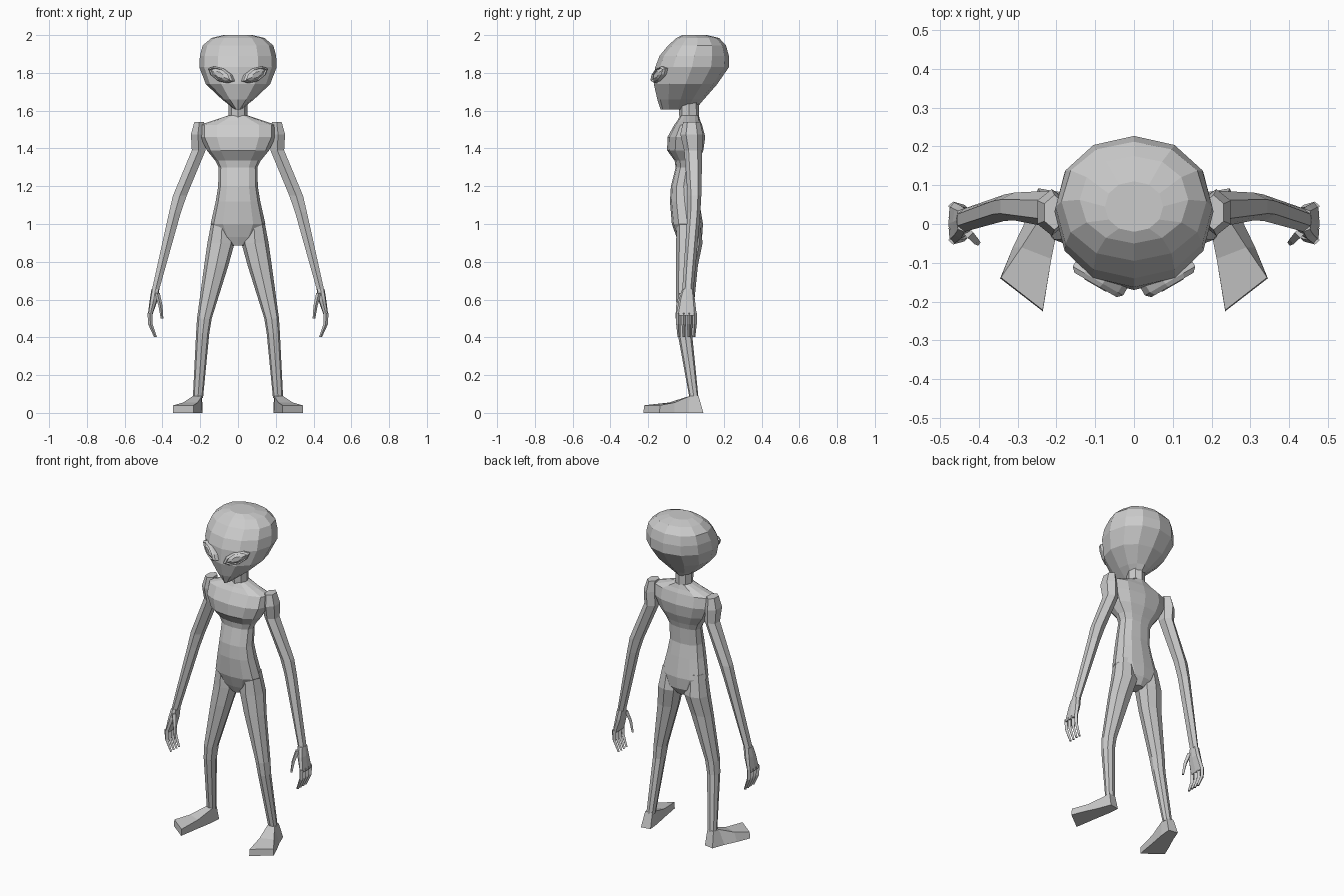
import bpy, bmesh
from math import sin, cos, pi, radians
from mathutils import Matrix


def finish(name, bm, mirror):
    bmesh.ops.recalc_face_normals(bm, faces=bm.faces)
    me = bpy.data.meshes.new(name)
    bm.to_mesh(me)
    bm.free()
    ob = bpy.data.objects.new(name, me)
    bpy.context.collection.objects.link(ob)
    if mirror:
        ob.modifiers.new("mirror", 'MIRROR').use_axis[0] = True
    return ob


def skin(name, loops, mirror=False, matrix=None):
    """Bridge a list of equal point loops and cap both ends."""
    bm = bmesh.new()
    vs = [[bm.verts.new(p) for p in loop] for loop in loops]
    n = len(vs[0])
    for a, b in zip(vs, vs[1:]):
        for i in range(n):
            j = (i + 1) % n
            bm.faces.new((a[i], a[j], b[j], b[i]))
    bm.faces.new(vs[0])
    bm.faces.new(vs[-1])
    if matrix:
        bm.transform(matrix)
    return finish(name, bm, mirror)


def loft(name, rings, n=8, power=1.0, mirror=False, matrix=None):
    """Rings are (x, y, z, half width, half depth); power < 1 is boxier."""
    def pt(r, i):
        s, c = sin(2 * pi * i / n), cos(2 * pi * i / n)
        f = lambda v: (abs(v) ** power if abs(v) > 1e-6 else 0) * (1 if v > 0 else -1)
        return (r[0] + r[3] * f(s), r[1] - r[4] * f(c), r[2])
    return skin(name, [[pt(r, i) for i in range(n)] for r in rings], mirror, matrix)


def body_rings(rows):
    """Rows are (z, half width, front y, back y), centred on x = 0."""
    return [(0, (f + b) / 2, z, w, (b - f) / 2) for z, w, f, b in rows]


# Head with pointed chin and large cranium
loft("head", body_rings([
    (1.607, .018, -.135, .05), (1.66, .085, -.152, .095), (1.74, .17, -.17, .165),
    (1.83, .205, -.163, .227), (1.89, .202, -.14, .227), (1.945, .187, -.095, .212),
    (1.985, .14, -.05, .175), (2.0, .075, -.02, .11)]), n=12, power=.95)

# Slanted almond eyes: raised lid, then bulging eyeball
eye = (Matrix.Translation((.088, -.138, 1.79)) @ Matrix.Rotation(radians(30), 4, 'Z')
       @ Matrix.Rotation(radians(-24), 4, 'Y') @ Matrix.Rotation(radians(90), 4, 'X'))
loft("eye", [(0, 0, d, .082 * s, .036 * s) for s, d in
             ((1, -.03), (1, .01), (.84, .022), (.76, .012), (.4, .024))],
     n=8, power=1.15, mirror=True, matrix=eye)

# Neck
loft("neck", body_rings([(1.50, .075, -.05, .085), (1.56, .05, -.035, .07),
                         (1.66, .05, -.04, .07)]), n=8)

# Torso from crotch to collar
loft("torso", body_rings([
    (.885, .03, -.03, .06), (.93, .10, -.05, .085), (1.0, .145, -.075, .09),
    (1.12, .118, -.085, .07), (1.20, .105, -.08, .055), (1.30, .103, -.055, .06),
    (1.335, .12, -.06, .07), (1.39, .165, -.10, .092), (1.46, .20, -.098, .102),
    (1.525, .20, -.062, .085), (1.548, .13, -.045, .075), (1.575, .05, -.03, .068)]),
    n=12, power=.85)

# Arms
loft("arm", [(.205, .03, 1.54, .03, .045), (.212, .03, 1.475, .043, .06),
             (.208, .038, 1.39, .042, .048), (.308, .045, 1.15, .042, .036),
             (.334, .042, 1.06, .036, .034), (.437, .01, .65, .022, .03)],
     n=6, mirror=True)

# Hands: palm, four fingers, thumb
loft("palm", [(.437, .01, .655, .021, .03), (.446, .005, .60, .021, .042),
              (.466, .002, .515, .012, .055)], n=8, power=.7, mirror=True)
for k in range(4):
    y = -.041 + k * .029
    loft("finger", [(.466, y, .53, .013, .012), (.464, y, .47, .012, .011),
                    (.437, y * .9, .402, .008, .008)], n=4, mirror=True)
loft("thumb", [(.428, -.022, .635, .014, .014), (.411, -.04, .57, .011, .012),
               (.402, -.048, .50, .007, .008)], n=4, mirror=True)

# Legs
loft("leg", [(.082, .01, 1.03, .055, .06), (.09, .018, .90, .072, .07),
             (.115, .005, .78, .064, .058), (.178, -.008, .50, .039, .043),
             (.187, -.006, .42, .035, .038), (.212, .042, .08, .027, .024)],
     n=8, power=.85, mirror=True)


# Feet: splayed wedges, sections run heel to toe
def foot_section(inner, outer, top_in, top_out, z):
    return [(*inner, 0), (*outer, 0), (*top_out, z), (*top_in, z)]


skin("foot", [
    foot_section((.188, .082), (.247, .092), (.19, .06), (.236, .066), .092),
    foot_section((.195, .01), (.276, .015), (.192, .015), (.24, .018), .088),
    foot_section((.213, -.09), (.312, -.06), (.213, -.09), (.29, -.06), .055),
    foot_section((.235, -.225), (.345, -.14), (.235, -.222), (.343, -.138), .04)],
    mirror=True)
